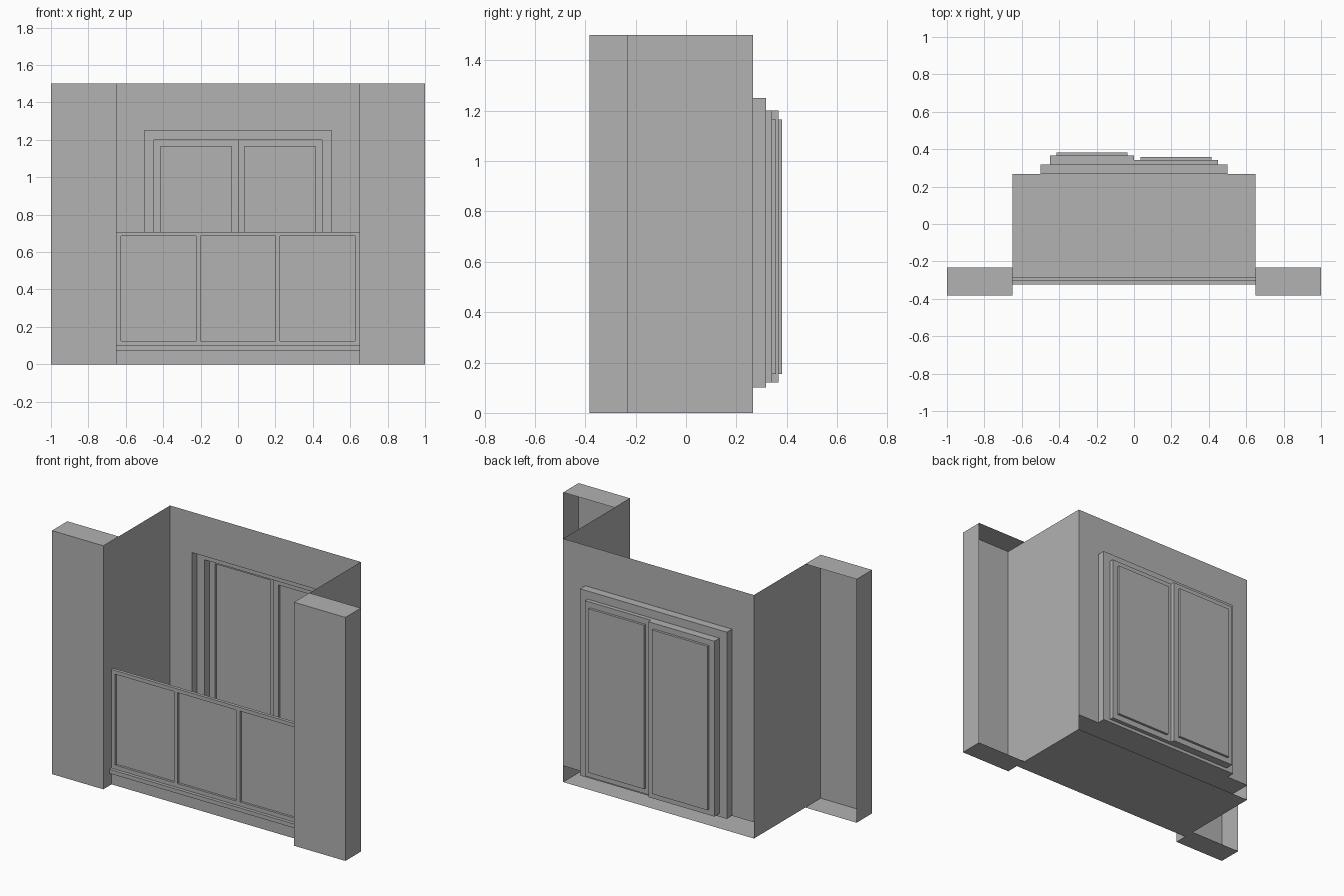
import bpy
import bmesh
from mathutils import Vector

cube = bpy.data.objects.get("Cube")
if cube:
    bpy.data.objects.remove(cube, do_unlink=True)

grey = bpy.data.materials.new("plain_grey")
grey.use_nodes = True
colour = (0.445, 0.445, 0.445, 1)
grey.diffuse_color = colour
grey.node_tree.nodes["Principled BSDF"].inputs["Base Color"].default_value = colour

# Main dimensions
HALF, TOP, FLOOR = 0.65, 1.5, 0.1
FRONT, PIER_BACK, BACK = -0.383, -0.233, 0.267
FRAME_Y, NEAR_Y, FAR_Y = 0.317, 0.342, 0.367
RAIL_Y, RAIL_BACK, LEDGE_Y, RAIL_TOP = -0.303, -0.283, -0.323, 0.708
AHEAD = (0, -50, 0)


def quad(bm, lo, hi, toward):
    """Axis-aligned sheet between two corners, facing a given point."""
    flat = [i for i in range(3) if abs(hi[i] - lo[i]) < 1e-6]
    if len(flat) != 1:
        return
    a, b = [i for i in range(3) if i != flat[0]]
    corners = []
    for u, v in ((lo, lo), (hi, lo), (hi, hi), (lo, hi)):
        p = list(lo)
        p[a], p[b] = u[a], v[b]
        corners.append(bm.verts.new(p))
    face = bm.faces.new(corners)
    face.normal_update()
    if face.normal.dot(Vector(toward) - face.calc_center_median()) < 0:
        face.normal_flip()


def box(bm, lo, hi, skip=(), inward=False):
    """Box made of sheets, leaving out the named sides."""
    mid = [(a + b) / 2 for a, b in zip(lo, hi)]
    for axis, letter in enumerate("xyz"):
        for sign, end in (("-", lo), ("+", hi)):
            if sign + letter in skip:
                continue
            p, q = list(lo), list(hi)
            p[axis] = q[axis] = end[axis]
            away = list(mid)
            away[axis] = 2 * end[axis] - mid[axis]
            quad(bm, p, q, mid if inward else away)


def ring(bm, outer, inner, y):
    """Front-facing border between two (x0, x1, z0, z1) rectangles."""
    a, b, c, d = outer
    e, f, g, h = inner
    for x0, x1, z0, z1 in ((a, e, c, d), (f, b, c, d), (e, f, c, g), (e, f, h, d)):
        quad(bm, (x0, y, z0), (x1, y, z1), AHEAD)


def recess(bm, rect, y0, y1, skip=()):
    """Sunken pocket, open to the front."""
    x0, x1, z0, z1 = rect
    box(bm, (x0, y0, z0), (x1, y1, z1), ("-y", *skip), inward=True)


def finish(name, bm):
    bmesh.ops.remove_doubles(bm, verts=bm.verts, dist=1e-5)
    mesh = bpy.data.meshes.new(name)
    bm.to_mesh(mesh)
    bm.free()
    mesh.materials.append(grey)
    bpy.context.collection.objects.link(bpy.data.objects.new(name, mesh))


# Piers either side, open at the back
for name, x0, x1, inner in (("right_pier", -1, -HALF, "+x"), ("left_pier", HALF, 1, "-x")):
    bm = bmesh.new()
    box(bm, (x0, FRONT, 0), (x1, PIER_BACK, TOP), ("+y", inner))
    finish(name, bm)

# Side walls
for name, x in (("right_wall", -HALF), ("left_wall", HALF)):
    bm = bmesh.new()
    quad(bm, (x, FRONT, 0), (x, BACK, TOP), (0, 0, 0))
    finish(name, bm)

# Raised floor and base slab
bm = bmesh.new()
quad(bm, (-HALF, RAIL_BACK, FLOOR), (HALF, BACK, FLOOR), (0, 0, 9))
finish("balcony_floor", bm)
bm = bmesh.new()
quad(bm, (-HALF, RAIL_Y, 0), (HALF, BACK, 0), (0, 0, -9))
finish("base_slab", bm)

# Back wall with door opening
opening = (-0.5, 0.5, FLOOR, 1.25)
doorway = (-0.45, 0.45, 0.12, 1.2)
bm = bmesh.new()
ring(bm, (-HALF, HALF, FLOOR, TOP), opening, BACK)
finish("back_wall", bm)

# Door frame
bm = bmesh.new()
recess(bm, opening, BACK, FRAME_Y, ("+y",))
ring(bm, opening, doorway, FRAME_Y)
finish("door_frame", bm)

# Sliding doors on two tracks, each with a sunken pane
for name, x0, x1, y, open_side in (("right_door", -0.45, 0, FAR_Y, "+x"),
                                   ("left_door", 0, 0.45, NEAR_Y, "-x")):
    bm = bmesh.new()
    door = (x0, x1, 0.12, 1.2)
    pane = (x0 + 0.035, x1 - 0.035, 0.155, 1.165)
    recess(bm, door, FRAME_Y, y, ("+y", open_side))
    ring(bm, door, pane, y)
    recess(bm, pane, y, y + 0.015)
    if y == FAR_Y:
        quad(bm, (0, NEAR_Y, 0.12), (0, FAR_Y, 1.2), (-9, 0, 0))
    finish(name, bm)

# Curb with projecting ledge
bm = bmesh.new()
quad(bm, (-HALF, RAIL_Y, 0), (HALF, RAIL_Y, 0.075), AHEAD)
box(bm, (-HALF, LEDGE_Y, 0.075), (HALF, RAIL_Y, FLOOR), ("+y", "-x", "+x"))
finish("curb", bm)

# Balustrade with three sunken panels
bm = bmesh.new()
box(bm, (-HALF, RAIL_Y, FLOOR), (HALF, RAIL_BACK, RAIL_TOP), ("-y", "-z", "-x", "+x"))
edges = (-HALF, -0.2125, 0.2125, HALF)
for i, centre in enumerate((-0.425, 0, 0.425)):
    panel = (centre - 0.2, centre + 0.2, 0.125, 0.685)
    ring(bm, (edges[i], edges[i + 1], FLOOR, RAIL_TOP), panel, RAIL_Y)
    recess(bm, panel, RAIL_Y, RAIL_Y + 0.014)
finish("balustrade", bm)
